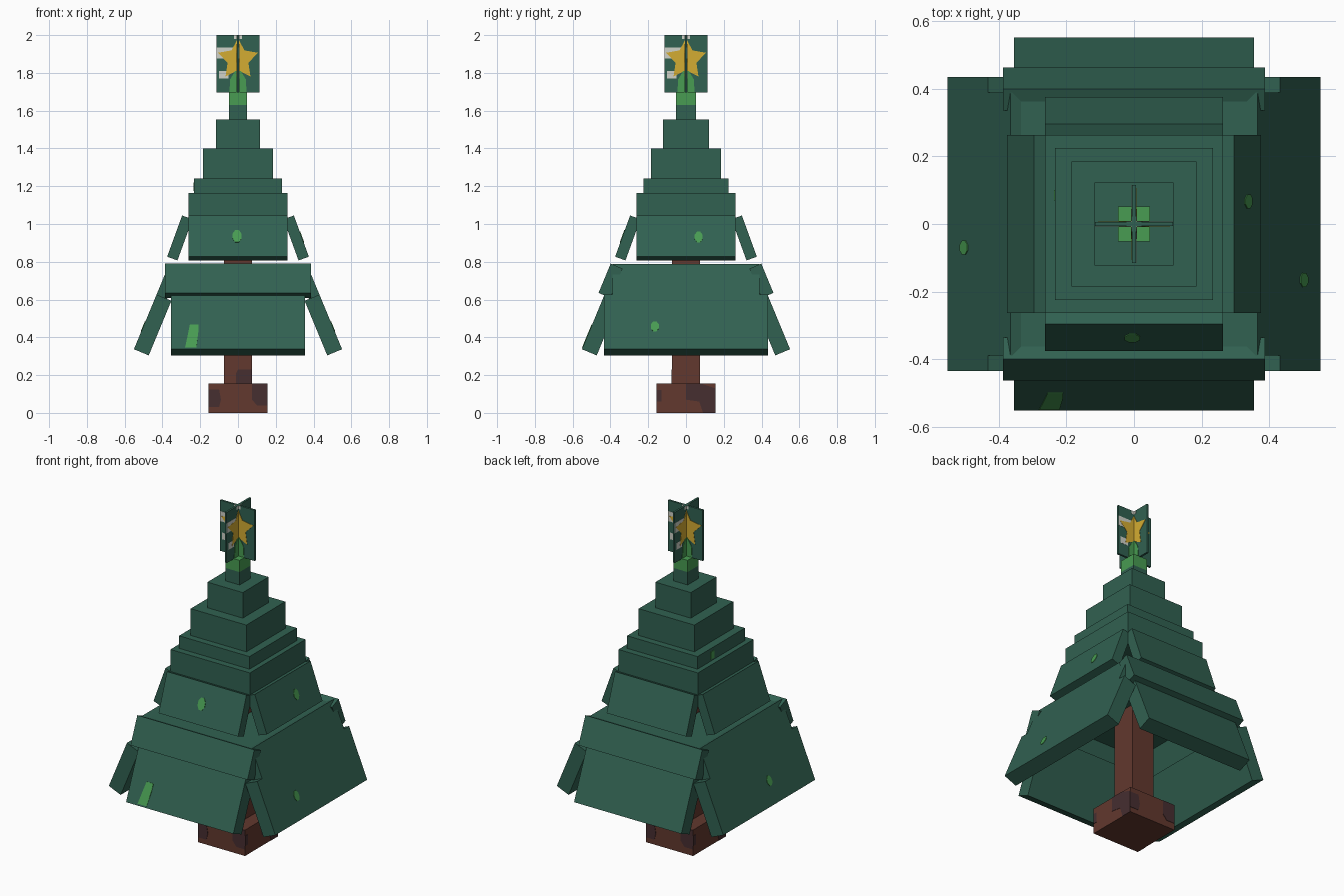
import bpy, bmesh, math
from mathutils import Matrix, Vector

if "Cube" in bpy.data.objects:
    bpy.data.objects.remove(bpy.data.objects["Cube"])


def material(name, rgb):
    lin = [((c / 255 + 0.055) / 1.055) ** 2.4 for c in rgb]
    m = bpy.data.materials.new(name)
    m.diffuse_color = (*lin, 1)
    m.use_nodes = True
    m.node_tree.nodes["Principled BSDF"].inputs["Base Color"].default_value = m.diffuse_color
    return m


PINE = material("pine_green", (49, 97, 81))
LEAF = material("bright_green", (72, 156, 82))
GOLD = material("gold", (212, 172, 50))
WHITE = material("off_white", (208, 210, 200))
BARK = material("bark_brown", (98, 56, 46))
DARK = material("dark_bark", (70, 46, 48))


def slab(name, pts, foot, tilt, side, back, front, mat):
    """Outline pts (across, up) on a plane leaning inward by tilt from foot (distance, z).
    It runs from -back to +front along the plane normal; side 0-3 = front, right, back, left."""
    s, c = math.sin(tilt), math.cos(tilt)
    bm = bmesh.new()
    rot = Matrix.Rotation(side * math.pi / 2, 3, 'Z')

    def ring(depth):
        out = []
        for a, u in pts:
            d = foot[0] - u * s + depth * c
            z = foot[1] + u * c + depth * s
            out.append(bm.verts.new(rot @ Vector((a, -d, z))))
        return out
    r0, r1 = ring(-back), ring(front)
    n = len(pts)
    bm.faces.new(r0)
    bm.faces.new(r1)
    for i in range(n):
        bm.faces.new((r0[i], r0[(i + 1) % n], r1[(i + 1) % n], r1[i]))
    bmesh.ops.recalc_face_normals(bm, faces=bm.faces)
    me = bpy.data.meshes.new(name)
    bm.to_mesh(me)
    bm.free()
    me.materials.append(mat)
    ob = bpy.data.objects.new(name, me)
    bpy.context.collection.objects.link(ob)
    return ob


def rect(x0, x1, z0, z1):
    return [(x0, z0), (x1, z0), (x1, z1), (x0, z1)]


def spot(x, z, w, h):
    return [(x + w / 2 * math.cos(i * math.pi / 4 + math.pi / 8),
             z + h / 2 * math.sin(i * math.pi / 4 + math.pi / 8)) for i in range(8)]


def block(name, hx, hy, z0, z1, mat):
    return slab(name, rect(-hx, hx, z0, z1), (0, 0), 0, 0, hy, hy, mat)


# Trunk and foot
block("trunk_foot", 0.155, 0.155, 0, 0.155, BARK)
block("trunk", 0.075, 0.075, 0.155, 1.04, BARK)

# Bark patches
for k in range(4):
    if k % 2 == 0:
        marks = [[(-0.155, 0.03), (-0.1, 0.03), (-0.09, 0.07), (-0.1, 0.125), (-0.155, 0.125)],
                 [(0.075, 0.07), (0.1, 0.04), (0.155, 0.04), (0.155, 0.155), (0.075, 0.155)]]
    else:
        marks = [[(0.0, 0.07), (0.07, 0.06), (0.09, 0.0), (0.155, 0.0), (0.155, 0.13),
                  (0.08, 0.155), (0.0, 0.155)],
                 rect(-0.155, -0.13, 0.06, 0.12)]
    for m in marks:
        slab("foot_patch", m, (0.155, 0), 0, k, 0, 0.002, DARK)
slab("trunk_patch", [(-0.01, 0.155), (0.075, 0.155), (0.075, 0.23), (0.0, 0.23), (-0.01, 0.21)],
     (0.075, 0), 0, 0, 0, 0.002, DARK)

# Stepped upper tiers
block("tier_1", 0.263, 0.263, 1.02, 1.165, PINE)
block("tier_2", 0.233, 0.224, 1.165, 1.24, PINE)
block("tier_3", 0.184, 0.184, 1.24, 1.4, PINE)
block("tier_4", 0.117, 0.122, 1.4, 1.553, PINE)
block("stem", 0.047, 0.052, 1.553, 1.63, PINE)
block("stem_tip", 0.047, 0.052, 1.63, 1.70, LEAF)

# Roof that closes the lower skirt
block("skirt_roof", 0.35, 0.37, 0.735, 0.775, PINE)

# Leaning skirt panels on all four sides
TILT = math.radians(22.5)
UP_TILT = math.radians(20)
for k in range(4):
    slab("upper_skirt", rect(-0.263, 0.263, 0, 0.232), (0.375, 0.827), UP_TILT, k, 0.058, 0, PINE)
    if k % 2 == 0:
        slab("lower_skirt", rect(-0.355, 0.355, 0, 0.35), (0.551, 0.337), TILT, k, 0.085, 0, PINE)
        slab("skirt_band", rect(-0.387, 0.387, 0, 0.168), (0.463, 0.635), TILT, k, 0.068, 0, PINE)
    else:
        slab("lower_skirt", rect(-0.434, 0.434, 0, 0.313), (0.551, 0.337), TILT, k, 0.085, 0, PINE)
        slab("skirt_band", rect(-0.388, 0.388, 0.313, 0.488), (0.551, 0.337), TILT, k, 0.06, 0, PINE)

# Bright leaf spots
for k, x, z, w, h in [(0, -0.005, 0.115, 0.05, 0.075), (1, 0.067, 0.11, 0.045, 0.065)]:
    slab("upper_leaf_spot", spot(x, z, w, h), (0.375, 0.827), UP_TILT, k, 0, 0.003, LEAF)
slab("front_leaf_streak", [(-0.28, 0.01), (-0.22, 0.01), (-0.21, 0.1), (-0.21, 0.14),
                           (-0.255, 0.14), (-0.27, 0.06)],
     (0.551, 0.337), TILT, 0, 0, 0.003, LEAF)
for k, x in [(1, -0.165), (3, 0.07)]:
    slab("lower_leaf_spot", spot(x, 0.13, 0.045, 0.062), (0.551, 0.337), TILT, k, 0, 0.003, LEAF)
slab("tier_leaf_spot", rect(-0.1, -0.07, 1.175, 1.22), (0.233, 0), 0, 3, 0, 0.003, LEAF)

# Crossed topper cards, each painted with a star
for k in range(2):
    slab("topper_card", rect(-0.115, 0.115, 1.697, 2.0), (0, 0), 0, k, 0.006, 0.006, PINE)
star = []
for i in range(10):
    r = 0.112 if i % 2 == 0 else 0.058
    a = math.pi / 2 + i * math.pi / 5
    star.append((r * math.cos(a), 1.872 + r * math.sin(a)))
for k in range(4):
    face = ((0.006, 0), 0, k, 0)
    slab("star_glint", rect(-0.115, -0.02, 1.875, 1.935), *face, 0.001, WHITE)
    slab("star_glint_low", rect(-0.1, -0.05, 1.77, 1.81), *face, 0.001, WHITE)
    slab("star_glint_top", rect(-0.022, 0.022, 1.98, 2.0), *face, 0.001, WHITE)
    slab("star", star, *face, 0.002, GOLD)
    slab("topper_sprig", [(-0.045, 1.70), (0.045, 1.70), (0.042, 1.765), (0.015, 1.81),
                          (-0.015, 1.81), (-0.042, 1.765)], *face, 0.003, LEAF)
